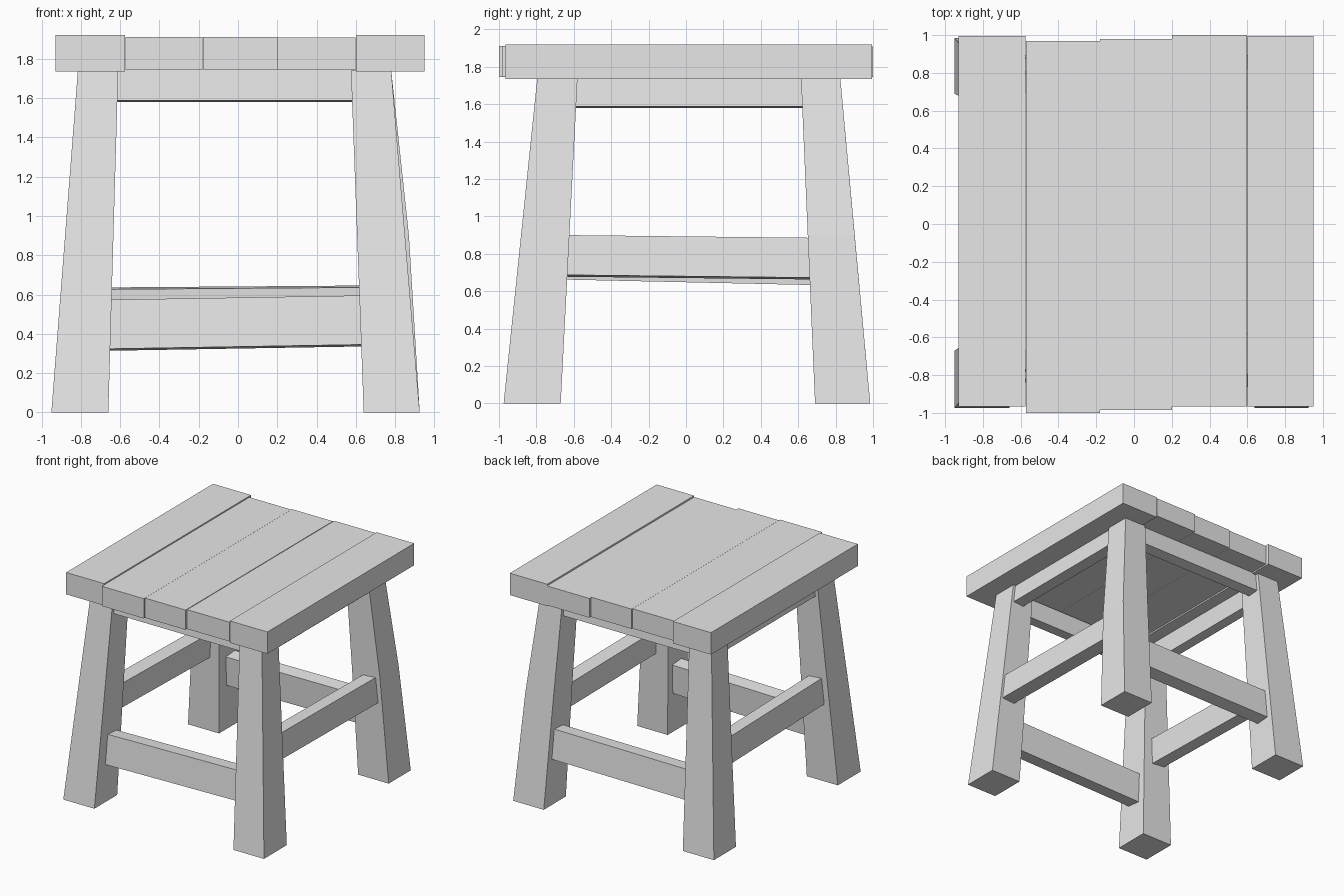
import bpy
from mathutils import Vector

cube = bpy.data.objects.get("Cube")
if cube:
    bpy.data.objects.remove(cube, do_unlink=True)

wood = bpy.data.materials.new("grey_wood")
wood.use_nodes = True
colour = (0.8, 0.8, 0.8, 1)
wood.diffuse_color = colour
wood.node_tree.nodes["Principled BSDF"].inputs["Base Color"].default_value = colour


def loft(name, rings):
    """Closed solid through four-cornered rings, flat shaded."""
    verts = [v for ring in rings for v in ring]
    last = len(verts) - 4
    faces = [(3, 2, 1, 0), tuple(range(last, last + 4))]
    for r in range(0, last, 4):
        for i in range(4):
            j = (i + 1) % 4
            faces.append((r + i, r + j, r + 4 + j, r + 4 + i))
    mesh = bpy.data.meshes.new(name)
    mesh.from_pydata(verts, [], faces)
    mesh.materials.append(wood)
    obj = bpy.data.objects.new(name, mesh)
    bpy.context.collection.objects.link(obj)
    return obj


def rect(x0, x1, y0, y1, z):
    return [(x0, y0, z), (x1, y0, z), (x1, y1, z), (x0, y1, z)]


def beam(name, start, end, inward, height, thick=0.12, lean=0.08):
    """Rail given by its top outer edge, leaning inward like the legs."""
    inward = Vector(inward)
    down = Vector((0, 0, -1)) - inward * lean
    depth = (inward + Vector((0, 0, -lean))) * thick
    rings = []
    for p in (Vector(start), Vector(end)):
        rings.append([p, p + depth, p + depth + down * height, p + down * height])
    # keep the faces pointing outward
    if (rings[1][0] - rings[0][0]).cross(depth).dot(down) < 0:
        rings.reverse()
    return loft(name, rings)


# Seat planks: x range, y range, z range
planks = [
    (-0.93, -0.575, -0.965, 0.995, 1.735, 1.92),
    (-0.572, -0.18, -1.0, 0.97, 1.745, 1.912),
    (-0.179, 0.2, -0.985, 0.98, 1.745, 1.912),
    (0.201, 0.598, -0.965, 1.0, 1.745, 1.908),
    (0.6, 0.95, -0.965, 0.995, 1.735, 1.92),
]
for i, (x0, x1, y0, y1, z0, z1) in enumerate(planks):
    loft(f"seat_plank_{i + 1}", [rect(x0, x1, y0, y1, z0), rect(x0, x1, y0, y1, z1)])

# Tapered, splayed legs: bottom and top spans along each axis
x_spans = {"right": ((-0.95, -0.66), (-0.815, -0.61)),
           "left": ((0.64, 0.925), (0.575, 0.78))}
y_spans = {"front": ((-0.975, -0.67), (-0.795, -0.58)),
           "back": ((0.69, 0.985), (0.615, 0.825))}
for side, (xb, xt) in x_spans.items():
    for end, (yb, yt) in y_spans.items():
        rings = [rect(*xb, *yb, 0), rect(*xt, *yt, 1.74)]
        if (side, end) == ("left", "back"):
            # this leg bows outward slightly
            rings.insert(1, rect(0.61, 0.87, 0.651, 0.902, 0.9))
        loft(f"{end}_{side}_leg", rings)

# Lower stretchers
beam("front_stretcher", (-0.69, -0.82, 0.573), (0.67, -0.82, 0.596), (0, 1, 0), 0.25)
beam("back_stretcher", (-0.69, 0.875, 0.636), (0.67, 0.875, 0.646), (0, -1, 0), 0.25)
beam("left_stretcher", (0.83, -0.67, 0.90), (0.83, 0.69, 0.885), (-1, 0, 0), 0.213)
beam("right_stretcher", (-0.83, -0.67, 0.89), (-0.83, 0.69, 0.86), (1, 0, 0), 0.218)

# Aprons under the seat
beam("front_apron", (-0.66, -0.77, 1.745), (0.63, -0.77, 1.745), (0, 1, 0), 0.158, 0.1)
beam("back_apron", (-0.66, 0.795, 1.745), (0.63, 0.795, 1.745), (0, -1, 0), 0.158, 0.1)
beam("left_apron", (0.757, -0.63, 1.745), (0.757, 0.66, 1.745), (-1, 0, 0), 0.158, 0.1)
beam("right_apron", (-0.785, -0.63, 1.745), (-0.785, 0.66, 1.745), (1, 0, 0), 0.158, 0.1)
